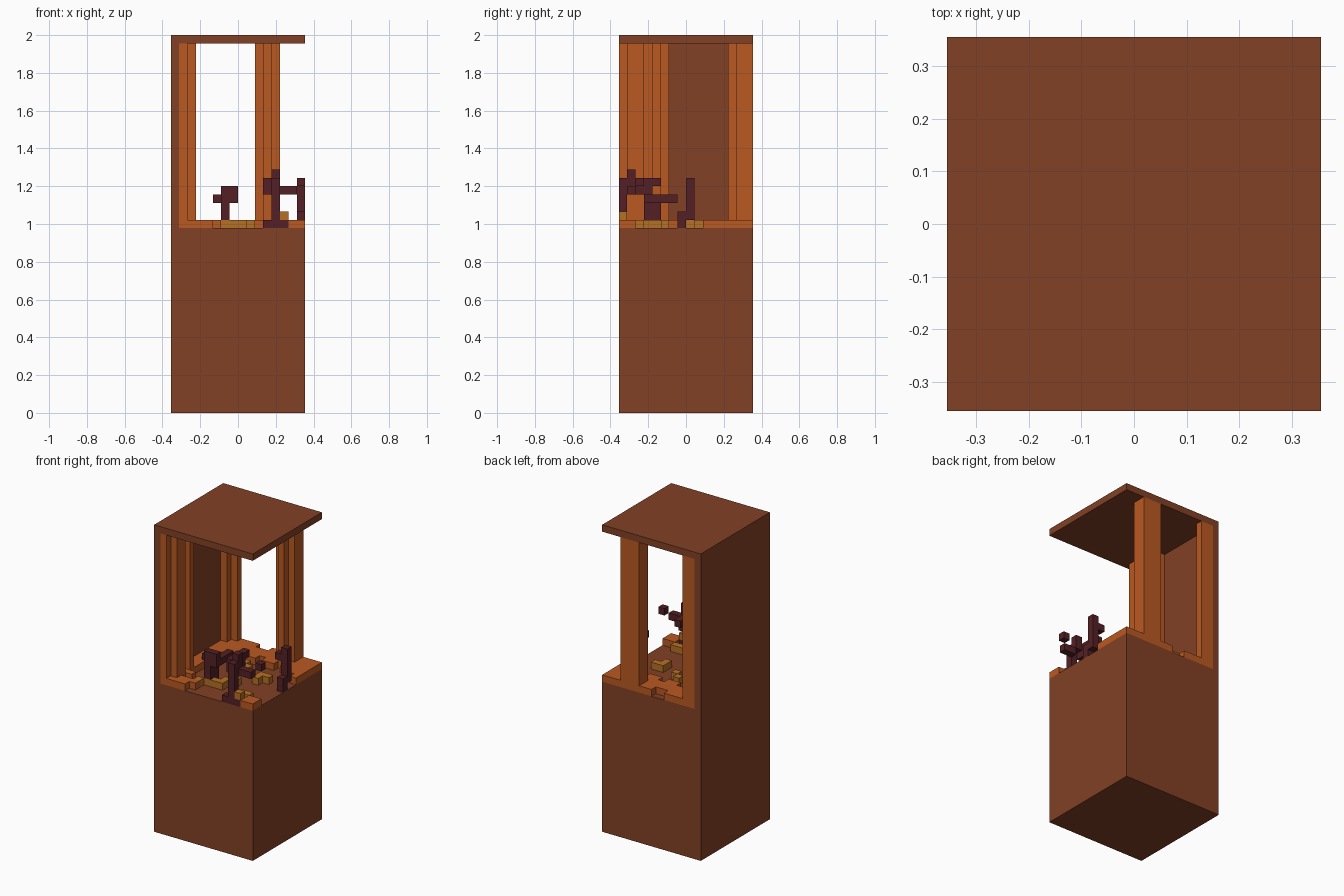
import bpy
import bmesh
from mathutils import Vector

default_cube = bpy.data.objects.get("Cube")
if default_cube:
    bpy.data.objects.remove(default_cube, do_unlink=True)

UNIT = 2 / 45          # edge length of one block
SIDE = 16              # blocks across the footprint
FLOOR = 22             # first block layer above the base
ROOF = 44              # roof block layer
occupied = set()       # blocks already taken by another part


def make_material(name, colour):
    material = bpy.data.materials.new(name)
    material.use_nodes = True
    rgba = (*colour, 1.0)
    material.diffuse_color = rgba
    shader = material.node_tree.nodes["Principled BSDF"]
    shader.inputs["Base Color"].default_value = rgba
    shader.inputs["Roughness"].default_value = 0.9
    return material


brown = make_material("earth brown", (0.225, 0.052, 0.018))
orange = make_material("canyon orange", (0.49, 0.1, 0.016))
amber = make_material("amber", (0.47, 0.16, 0.018))
maroon = make_material("dark maroon", (0.088, 0.0145, 0.018))


def span(value):
    """An inclusive block range, from one number or a (first, last) pair."""
    first, last = value if isinstance(value, tuple) else (value, value)
    return range(first, last + 1)


def block_part(name, material, boxes):
    """Join blocks into one clean outer surface."""
    cells = {(i, j, k) for x, y, z in boxes
             for i in span(x) for j in span(y) for k in span(z)} - occupied
    occupied.update(cells)
    bm = bmesh.new()
    for cell in cells:
        for axis in range(3):
            for sign in (-1, 1):
                step = [0, 0, 0]
                step[axis] = sign
                if tuple(c + s for c, s in zip(cell, step)) in cells:
                    continue
                normal = Vector(step)
                across = Vector(step[-1:] + step[:-1]) * sign
                up = normal.cross(across)
                centre = Vector(cell) + Vector((0.5, 0.5, 0.5)) + normal / 2
                corners = [centre + (across * a + up * b) / 2
                           for a, b in ((-1, -1), (1, -1), (1, 1), (-1, 1))]
                bm.faces.new([bm.verts.new(c) for c in corners])
    bmesh.ops.remove_doubles(bm, verts=bm.verts, dist=0.01)
    bmesh.ops.dissolve_limit(bm, angle_limit=0.01, verts=bm.verts, edges=bm.edges)
    for vert in bm.verts:
        vert.co = (vert.co - Vector((SIDE / 2, SIDE / 2, 0))) * UNIT
    mesh = bpy.data.meshes.new(name)
    bm.to_mesh(mesh)
    bm.free()
    mesh.materials.append(material)
    obj = bpy.data.objects.new(name, mesh)
    bpy.context.collection.objects.link(obj)
    return obj


# Solid shell: base, side wall and roof
edge = SIDE - 1
full = (0, edge)
block_part("shell", brown, [
    (full, full, (0, FLOOR - 1)),
    (0, full, (FLOOR, ROOF)),
    (full, full, ROOF),
])

# Rock columns between floor and roof
tall = (FLOOR, ROOF - 1)
block_part("front_wall_column", orange, [
    (1, (0, 5), tall), (2, (1, 2), tall), (2, 4, tall)])
block_part("back_corner_column", orange, [
    (1, (14, edge), tall), (2, edge, tall)])
block_part("back_column", orange, [
    ((10, 12), (14, edge), tall), (11, 13, tall)])

# Scattered stones
block_part("stones", amber, [
    ((6, 8), 3, FLOOR), (5, 2, FLOOR), (8, 4, FLOOR), (9, 5, FLOOR),
    ((12, 13), 2, FLOOR), (13, 0, FLOOR + 1),
    (11, (7, 8), FLOOR), (12, 8, FLOOR), (7, 10, FLOOR), (8, 9, FLOOR),
])

# Dry branching plants
low, mid, high = FLOOR + 1, FLOOR + 4, FLOOR + 5
block_part("front_plant", maroon, [
    ((11, 13), 0, FLOOR), (12, 0, (low, high)), (12, 1, (high, high + 1)),
    (11, (1, 4), high), (11, (1, 3), mid), ((13, 14), 1, mid),
    (15, 2, high),
])
block_part("middle_plant", maroon, [
    (6, (3, 4), (FLOOR, low + 1)), ((5, 7), 4, mid - 1),
    (7, (5, 6), mid - 1), ((6, 7), 3, (mid - 1, mid)),
])
block_part("side_plant", maroon, [
    (edge, 7, (FLOOR, low)), (edge, 8, (low, high)), (14, 8, mid)])

# Ragged ledge around the open floor
block_part("floor_ledge", orange, [
    (x, y, FLOOR) for x, y in (
        (1, full), (2, (0, 7)), ((3, 4), (0, 1)), (3, 3), (5, 1),
        ((2, 3), (11, edge)), ((4, 5), (13, edge)), (4, 12),
        ((6, 7), (12, 14)), ((8, edge), (13, edge)),
        ((9, 10), 12), ((12, edge), 12), ((13, edge), 11), (edge, 10),
        ((14, edge), (0, 1)),
    )
])
